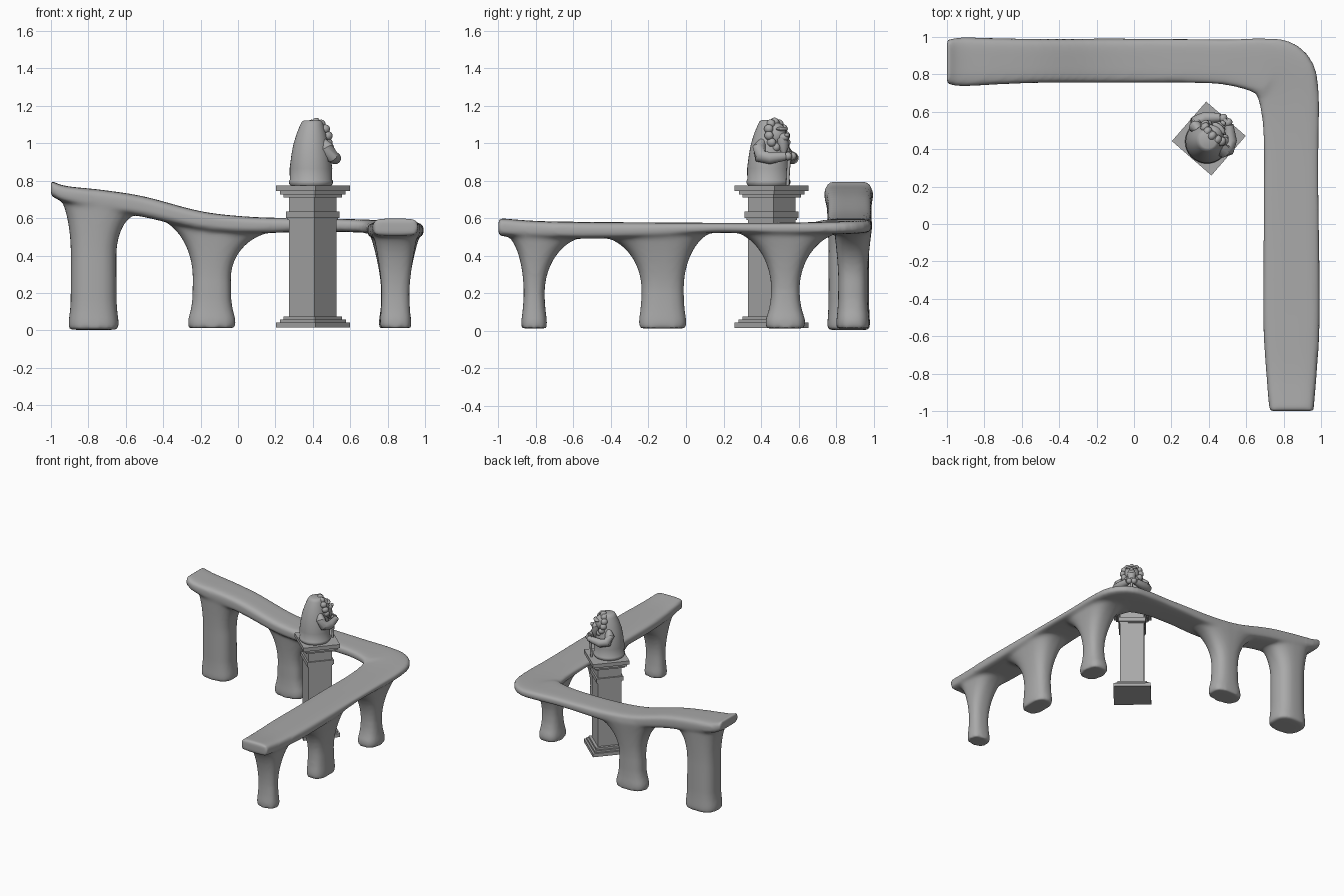
import bpy, bmesh, math
from mathutils import Vector, Matrix

cube = bpy.data.objects.get("Cube")
if cube:
    bpy.data.objects.remove(cube, do_unlink=True)

stone = bpy.data.materials.new("grey_stone")
stone.use_nodes = True
GREY = (0.4, 0.4, 0.4, 1)
stone.diffuse_color = GREY
stone.node_tree.nodes["Principled BSDF"].inputs["Base Color"].default_value = GREY


def finish(name, bm, smooth=True, matrix=None):
    """Turn a bmesh into a named stone object."""
    bmesh.ops.recalc_face_normals(bm, faces=bm.faces)
    for f in bm.faces:
        f.smooth = smooth
    mesh = bpy.data.meshes.new(name)
    bm.to_mesh(mesh)
    bm.free()
    mesh.materials.append(stone)
    ob = bpy.data.objects.new(name, mesh)
    bpy.context.collection.objects.link(ob)
    if matrix:
        ob.matrix_world = matrix
    return ob


def loft(bm, rings):
    """Skin a list of closed rings and cap both ends."""
    rows = [[bm.verts.new(p) for p in ring] for ring in rings]
    n = len(rows[0])
    for a, b in zip(rows, rows[1:]):
        for i in range(n):
            j = (i + 1) % n
            bm.faces.new((a[i], a[j], b[j], b[i]))
    bm.faces.new(rows[0])
    bm.faces.new(rows[-1])


def oval(power, n=28):
    """Unit superellipse; higher powers are squarer."""
    pts = []
    for i in range(n):
        a = math.tau * (i + 0.5) / n
        c, s = math.cos(a), math.sin(a)
        pts.append((math.copysign(abs(c) ** (2 / power), c),
                    math.copysign(abs(s) ** (2 / power), s)))
    return pts


def spline(points, steps):
    """Catmull-Rom through tuples of any length."""
    pts = [Vector(p) for p in points]
    pts = [pts[0] * 2 - pts[1]] + pts + [pts[-1] * 2 - pts[-2]]
    out = []
    for a, b, c, d in zip(pts, pts[1:], pts[2:], pts[3:]):
        for k in range(steps):
            t = k / steps
            out.append(0.5 * (2 * b + (c - a) * t + (2 * a - 5 * b + 4 * c - d) * t * t
                              + (3 * b - a - 3 * c + d) * t ** 3))
    return out + [pts[-2]]


# Bridge deck: x, y, top height, half width, thickness
DECK = [
    (-1, .867, .80, .118, .08), (-.92, .867, .772, .13, .09), (-.72, .87, .75, .123, .11),
    (-.5, .872, .715, .117, .11), (-.2, .872, .637, .117, .10), (.05, .872, .608, .117, .09),
    (.3, .872, .60, .117, .075), (.5, .865, .597, .122, .07), (.68, .845, .592, .15, .07),
    (.79, .80, .585, .175, .07), (.83, .66, .578, .16, .065), (.84, .45, .575, .147, .06),
    (.84, .15, .575, .147, .055), (.842, -.2, .577, .15, .08), (.842, -.55, .58, .15, .09),
    (.842, -.8, .585, .135, .09), (.842, -1, .60, .118, .095),
]
bridge = bmesh.new()
stations = spline(DECK, 5)
rings = []
for i, (x, y, z, half, thick) in enumerate(stations):
    a, b = stations[max(i - 1, 0)], stations[min(i + 1, len(stations) - 1)]
    side = Vector((a[1] - b[1], b[0] - a[0], 0)).normalized()
    mid = Vector((x, y, z - thick / 2))
    rings.append([mid + side * u * half + Vector((0, 0, v * thick / 2)) for u, v in oval(4.5)])
loft(bridge, rings)


def leg(cx, cy, axis, base, along, across, foot, wide, spring, low, high):
    """Leg that flares into an arch on each side; low/high = (reach, crown height)."""
    def ring(z_of, scale, reach, cross):
        pts = []
        for u, v in oval(2.6):
            p = (along * scale + reach[u > 0]) * u
            q = cross * v
            x, y = (p, q) if axis == "x" else (q, p)
            pts.append(Vector((cx + x, cy + y, z_of((u + 1) / 2))))
        return pts

    rows = []
    for h, s in ((0, .9), (.015, 1), (.045, 1), (.10, .4), (.15, .1)):
        grow = 1 + (foot - 1) * s
        rows.append(ring(lambda w, h=h: base + h, grow, (0, 0), across * (1 + (foot - 1) * s * .5)))
    for k in range(11):
        a = math.pi / 2 * k / 10
        t, out = math.sin(a), 1 - math.cos(a)
        rows.append(ring(lambda w: spring + t * (low[1] + (high[1] - low[1]) * w - spring), 1,
                         (low[0] * out, high[0] * out), across + (wide - across) * t ** 1.5))
    loft(bridge, rows)


# Bridge legs, two under the back arm and three under the side arm
leg(-.772, .868, "x", .003, .122, .108, 1.1, .118, .40, (.10, .74), (.12, .62))
leg(-.14, .89, "x", .012, .102, .078, 1.25, .105, .28, (.25, .61), (.27, .53))
leg(.84, .53, "y", .012, .076, .072, 1.4, .13, .22, (.25, .535), (.27, .53))
leg(.84, -.125, "y", .012, .113, .075, 1.12, .135, .22, (.25, .505), (.20, .535))
leg(.842, -.81, "y", .012, .056, .075, 1.22, .118, .20, (.12, .52), (.25, .505))

bridge_ob = finish("bridge", bridge)
remesh = bridge_ob.modifiers.new("blend", "REMESH")
remesh.mode = "VOXEL"
remesh.voxel_size = 0.012
remesh.use_smooth_shade = True
relax = bridge_ob.modifiers.new("soften", "SMOOTH")
relax.factor = 0.5
relax.iterations = 10

# Stepped square pedestal: side, bottom, top
TURN = Matrix.Rotation(math.radians(49), 4, "Z")
pedestal = bmesh.new()
for size, z0, z1 in ((.28, .015, .043), (.25, .043, .058), (.222, .058, .075), (.18, .075, .71),
                     (.19, .59, .60), (.204, .60, .635), (.222, .71, .725),
                     (.248, .725, .745), (.28, .745, .775)):
    bmesh.ops.create_cube(pedestal, size=1, matrix=Matrix.Translation((0, 0, (z0 + z1) / 2))
                          @ Matrix.Diagonal((size, size, z1 - z0, 1)))
finish("pedestal", pedestal, False, Matrix.Translation((.40, .457, 0)) @ TURN)

# Statue parts are built facing local +x
STATUE = Matrix.Translation((.39, .44, .775)) @ TURN


def ball(bm, at, size):
    bmesh.ops.create_uvsphere(bm, u_segments=16, v_segments=10, radius=1,
                              matrix=Matrix.Translation(at) @ Matrix.Diagonal((*size, 1)))


def limb(bm, path, radii):
    """Tapered round limb along a path."""
    pts = [Vector(p) for p in path]
    rows = []
    for i, (p, r) in enumerate(zip(pts, radii)):
        d = pts[min(i + 1, len(pts) - 1)] - pts[max(i - 1, 0)]
        q = d.to_track_quat("Z", "Y")
        rows.append([p + q @ Vector((u * r, v * r, 0)) for u, v in oval(2, 12)])
    loft(bm, rows)


# Bell-shaped robe with a hem band
robe = bmesh.new()
profile = ((.110, 0, 0), (.117, .01, 0), (.117, .025, 0), (.113, .03, 0), (.114, .09, 0),
           (.105, .16, 0), (.094, .22, 0), (.078, .28, .004), (.062, .325, .008),
           (.054, .342, .010), (.042, .348, .010))
loft(robe, [[Vector((lean + u * r, v * r, z)) for u, v in oval(2, 32)] for r, z, lean in profile])
finish("robe", robe, True, STATUE)
bpy.context.view_layer.update()

# Head with muzzle, brow, nose and beard
head = bmesh.new()
ball(head, (.055, 0, .27), (.055, .055, .065))
ball(head, (.105, 0, .255), (.032, .028, .024))
ball(head, (.132, 0, .268), (.012, .016, .012))
ball(head, (.095, 0, .30), (.022, .042, .012))
limb(head, ((.095, 0, .25), (.108, 0, .20), (.108, 0, .15)), (.034, .027, .008))
finish("head", head, True, STATUE)

# Ring of mane tufts around the face
mane = bmesh.new()
for i in range(12):
    a = math.tau * i / 12
    ball(mane, (.062 - .02 * math.cos(a), .068 * math.sin(a), .265 + .072 * math.cos(a)),
         (.026, .022, .024))
finish("mane", mane, True, STATUE)

# Sleeved arms meeting in front, and hands
arms = bmesh.new()
for s in (-1, 1):
    limb(arms, ((.02, s * .07, .235), (.02, s * .098, .20), (.04, s * .112, .155),
                (.09, s * .092, .145), (.145, s * .03, .155)), (.02, .036, .036, .033, .024))
    ball(arms, (.152, s * .018, .155), (.024, .022, .022))
finish("arms", arms, True, STATUE)

# Staff under the hands
staff = bmesh.new()
limb(staff, ((.135, 0, 0), (.14, 0, .08), (.15, 0, .18)), (.009, .009, .011))
finish("staff", staff, True, STATUE)

# Keep hard edges crisp on the statue
bpy.ops.object.select_all(action="DESELECT")
for name in ("robe", "head", "mane", "arms", "staff"):
    ob = bpy.data.objects[name]
    ob.select_set(True)
    bpy.context.view_layer.objects.active = ob
bpy.ops.object.shade_smooth_by_angle(angle=math.radians(40))
